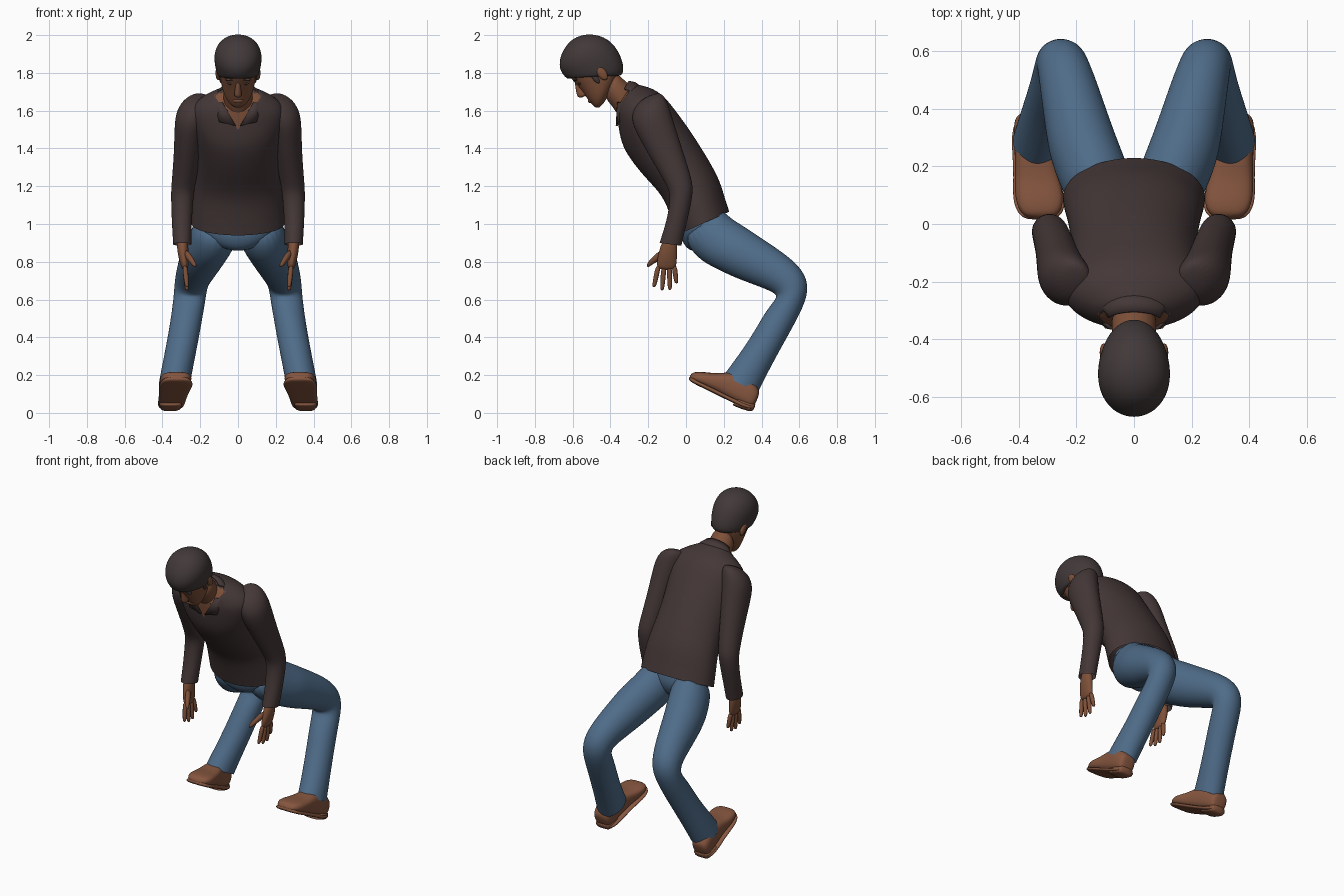
import bpy, bmesh, math
from mathutils import Vector, Matrix


def material(name, rgb):
    m = bpy.data.materials.new(name)
    m.diffuse_color = (*rgb, 1)
    return m


SHIRT = material("dark brown shirt", (0.058, 0.038, 0.038))
HAIR = material("dark hair", (0.055, 0.041, 0.041))
SKIN = material("brown skin", (0.205, 0.080, 0.040))
DENIM = material("blue denim", (0.078, 0.150, 0.250))
LEATHER = material("tan leather", (0.240, 0.094, 0.050))


def finish(name, bm, mat, mirror=False, subdiv=0):
    bmesh.ops.recalc_face_normals(bm, faces=bm.faces)
    for f in bm.faces:
        f.smooth = True
    me = bpy.data.meshes.new(name)
    bm.to_mesh(me)
    bm.free()
    me.materials.append(mat)
    ob = bpy.data.objects.new(name, me)
    bpy.context.collection.objects.link(ob)
    if mirror:
        mod = ob.modifiers.new("mirror", 'MIRROR')
        mod.use_mirror_merge = False
    if subdiv:
        mod = ob.modifiers.new("smooth", 'SUBSURF')
        mod.levels = mod.render_levels = subdiv
    return ob


def loft(name, mat, rings, mirror=False, caps=(True, True), n=20, power=1.0, subdiv=2):
    """Rings are (centre x, back y, back z, front y, front z, half width)."""
    bm = bmesh.new()
    loops = []
    for cx, by, bz, fy, fz, rx in rings:
        c = Vector((cx, (by + fy) / 2, (bz + fz) / 2))
        v = Vector((0, by - fy, bz - fz)) / 2
        loop = []
        for i in range(n):
            a = 2 * math.pi * i / n
            s, k = math.sin(a), math.cos(a)
            s = math.copysign(abs(s) ** power, s) * 1.017
            k = math.copysign(abs(k) ** power, k) * 1.017
            loop.append(bm.verts.new(c + v * s + Vector((rx * k, 0, 0))))
        loops.append(loop)
    for p, q in zip(loops, loops[1:]):
        for i in range(n):
            j = (i + 1) % n
            bm.faces.new((p[i], p[j], q[j], q[i]))
    for use, loop in zip(caps, (loops[0], loops[-1])):
        if use:
            bm.faces.new(loop)
    return finish(name, bm, mat, mirror, subdiv)


def ball(name, mat, loc, size, pitch=0.0, mirror=False):
    bm = bmesh.new()
    mtx = Matrix.Translation(loc) @ Matrix.Rotation(pitch, 4, 'X') @ Matrix.Diagonal((*size, 1))
    bmesh.ops.create_uvsphere(bm, u_segments=20, v_segments=12, radius=1, matrix=mtx)
    return finish(name, bm, mat, mirror)


# shirt body
shirt = loft("shirt_body", SHIRT, [
    (0, 0.228, 1.065, -0.05, 0.94, 0.245), (0, 0.20, 1.15, -0.08, 1.04, 0.24),
    (0, 0.175, 1.24, -0.12, 1.15, 0.228), (0, 0.10, 1.37, -0.21, 1.24, 0.215),
    (0, 0.01, 1.51, -0.30, 1.35, 0.22), (0, -0.05, 1.59, -0.342, 1.43, 0.235),
    (0, -0.11, 1.67, -0.357, 1.52, 0.25), (0, -0.17, 1.715, -0.365, 1.57, 0.22),
    (0, -0.24, 1.735, -0.368, 1.60, 0.15), (0, -0.29, 1.745, -0.372, 1.61, 0.105)],
    caps=(False, True), n=24)


# open neckline: cut the V into the shirt and colour it as skin
def in_neckline(c):
    return c.y < -0.31 and abs(c.x) < (c.z - 1.5) * 0.7


bm = bmesh.new()
bm.from_object(shirt, bpy.context.evaluated_depsgraph_get())
for side in (-1, 1):
    bmesh.ops.bisect_plane(bm, geom=bm.verts[:] + bm.edges[:] + bm.faces[:],
                           plane_co=(0, 0, 1.5), plane_no=(side, 0, -0.7))
for f in bm.faces:
    f.material_index = 1 if in_neckline(f.calc_center_median()) else 0
shirt.modifiers.clear()
bm.to_mesh(shirt.data)
bm.free()
shirt.data.materials.append(SKIN)

# collar band and two collar flaps
collar = loft("collar_band", SHIRT, [
    (0, -0.235, 1.725, -0.365, 1.57, 0.14), (0, -0.27, 1.75, -0.372, 1.595, 0.118),
    (0, -0.305, 1.757, -0.382, 1.615, 0.10)], caps=(False, False), n=40, subdiv=0)
bm = bmesh.new()
bm.from_mesh(collar.data)
bmesh.ops.delete(bm, geom=[f for f in bm.faces if in_neckline(f.calc_center_median())],
                 context='FACES')
bm.to_mesh(collar.data)
bm.free()
collar.modifiers.new("thickness", 'SOLIDIFY').thickness = 0.01

bm = bmesh.new()
bm.faces.new([bm.verts.new(p) for p in ((0.085, -0.365, 1.645), (0.015, -0.372, 1.52),
                                        (0.10, -0.362, 1.54), (0.125, -0.33, 1.64))])
flap = finish("collar_flap", bm, SHIRT, mirror=True)
flap.modifiers.new("thickness", 'SOLIDIFY').thickness = 0.012

# sleeves
loft("sleeve", SHIRT, [
    (0.20, -0.15, 1.70, -0.24, 1.66, 0.04), (0.22, -0.115, 1.68, -0.285, 1.60, 0.08),
    (0.243, -0.09, 1.62, -0.285, 1.53, 0.09), (0.256, -0.06, 1.52, -0.245, 1.45, 0.08),
    (0.27, -0.015, 1.38, -0.17, 1.32, 0.07), (0.288, 0.03, 1.24, -0.10, 1.20, 0.063),
    (0.295, 0.04, 1.17, -0.08, 1.15, 0.06), (0.298, 0.01, 1.03, -0.10, 1.02, 0.053),
    (0.295, -0.025, 0.885, -0.14, 0.90, 0.048)], mirror=True, caps=(True, False))

# hands
loft("palm", SKIN, [
    (0.295, -0.05, 0.94, -0.115, 0.94, 0.03), (0.293, -0.045, 0.86, -0.142, 0.86, 0.03),
    (0.285, -0.05, 0.80, -0.155, 0.80, 0.024), (0.28, -0.055, 0.755, -0.152, 0.755, 0.016)],
    mirror=True)
fingers = [(-0.145, -0.170, 0.665), (-0.116, -0.127, 0.648),
           (-0.088, -0.085, 0.650), (-0.063, -0.050, 0.685)]
for i, (y0, y1, z1) in enumerate(fingers):
    rings = []
    for t, r in ((0, 0.015), (0.5, 0.014), (0.9, 0.012), (1, 0.007)):
        y, z = y0 + (y1 - y0) * t, 0.785 + (z1 - 0.785) * t
        rings.append((0.282 - 0.012 * t, y + r, z, y - r, z, r))
    loft(f"finger_{i + 1}", SKIN, rings, mirror=True, n=10, subdiv=1)
loft("thumb", SKIN, [
    (0.28, -0.09, 0.83, -0.125, 0.875, 0.02), (0.252, -0.155, 0.80, -0.175, 0.83, 0.018),
    (0.235, -0.185, 0.78, -0.202, 0.80, 0.014), (0.225, -0.20, 0.768, -0.21, 0.778, 0.007)],
    mirror=True, n=10, subdiv=1)

# trousers
loft("trouser_seat", DENIM, [
    (0, 0.185, 1.12, -0.03, 1.0, 0.21), (0, 0.20, 1.06, -0.03, 0.93, 0.215),
    (0, 0.215, 0.99, 0.0, 0.87, 0.17), (0, 0.17, 0.90, 0.05, 0.85, 0.06)])
loft("trouser_leg", DENIM, [
    (0.115, 0.17, 1.10, -0.035, 0.95, 0.10), (0.13, 0.225, 1.035, 0.06, 0.815, 0.125),
    (0.165, 0.31, 0.985, 0.16, 0.765, 0.126), (0.19, 0.39, 0.93, 0.26, 0.715, 0.116),
    (0.23, 0.55, 0.825, 0.444, 0.65, 0.098), (0.248, 0.635, 0.735, 0.48, 0.625, 0.088),
    (0.255, 0.652, 0.63, 0.478, 0.605, 0.085), (0.27, 0.585, 0.49, 0.42, 0.535, 0.083),
    (0.295, 0.50, 0.34, 0.345, 0.40, 0.082), (0.322, 0.42, 0.19, 0.26, 0.28, 0.082),
    (0.337, 0.378, 0.105, 0.20, 0.20, 0.082)], mirror=True, caps=(True, False))

# shoes: upper, sole made from the same outline, and heel block
shoe = [
    (0.325, 0.03, 0.212, 0.013, 0.185, 0.045), (0.325, 0.06, 0.218, 0.035, 0.168, 0.073),
    (0.328, 0.11, 0.215, 0.075, 0.148, 0.084), (0.335, 0.17, 0.207, 0.125, 0.124, 0.078),
    (0.343, 0.25, 0.22, 0.19, 0.092, 0.068), (0.352, 0.34, 0.19, 0.27, 0.052, 0.066),
    (0.357, 0.385, 0.13, 0.335, 0.025, 0.058), (0.357, 0.39, 0.10, 0.36, 0.03, 0.04)]
loft("shoe_upper", LEATHER, shoe, mirror=True, power=0.75)
loft("shoe_sole", LEATHER, [(cx, fy + 0.009, fz + 0.012, fy - 0.003, fz - 0.008, rx + 0.006)
                            for cx, by, bz, fy, fz, rx in shoe],
     mirror=True, power=0.6, subdiv=1)
loft("shoe_heel", LEATHER, [
    (0.355, 0.27, 0.075, 0.245, 0.042, 0.058), (0.357, 0.28, 0.075, 0.25, 0.038, 0.06),
    (0.358, 0.355, 0.05, 0.338, 0.004, 0.056), (0.358, 0.372, 0.05, 0.358, 0.012, 0.04)],
    mirror=True, power=0.6, subdiv=1)

# neck
loft("neck", SKIN, [
    (0, -0.25, 1.70, -0.345, 1.54, 0.08), (0, -0.335, 1.765, -0.385, 1.625, 0.076),
    (0, -0.385, 1.82, -0.44, 1.67, 0.074)])

# head, built in its own frame tilted forward
TILT = math.radians(35)


def head_point(up, fwd):
    s, c = math.sin(TILT), math.cos(TILT)
    return -0.49 - up * s - fwd * c, 1.81 + up * c - fwd * s


def head_rings(rows):
    """Rows are (back height, back depth, front height, front depth, half width)."""
    return [(0, *head_point(hb, b), *head_point(hf, f), rx) for hb, b, hf, f, rx in rows]


loft("head", SKIN, head_rings([
    (-0.165, 0.035, -0.18, 0.085, 0.025), (-0.145, 0.0, -0.165, 0.105, 0.052),
    (-0.115, -0.06, -0.125, 0.110, 0.077), (-0.07, -0.12, -0.07, 0.110, 0.09),
    (-0.02, -0.14, -0.02, 0.112, 0.098), (0.05, -0.145, 0.05, 0.122, 0.10),
    (0.10, -0.14, 0.10, 0.115, 0.095), (0.15, -0.10, 0.15, 0.08, 0.07)]))
loft("hair", HAIR, head_rings([
    (-0.10, -0.09, 0.04, 0.11, 0.085), (-0.105, -0.118, 0.04, 0.132, 0.105),
    (-0.07, -0.147, 0.055, 0.140, 0.114), (0.0, -0.168, 0.085, 0.143, 0.124),
    (0.07, -0.167, 0.12, 0.136, 0.126), (0.13, -0.140, 0.16, 0.105, 0.11),
    (0.178, -0.09, 0.188, 0.055, 0.072), (0.2, -0.03, 0.2, 0.01, 0.02)]))
loft("nose", SKIN, head_rings([
    (0.015, 0.09, 0.01, 0.116, 0.011), (-0.03, 0.09, -0.03, 0.134, 0.014),
    (-0.068, 0.09, -0.065, 0.153, 0.022), (-0.085, 0.09, -0.083, 0.130, 0.018)]), n=12)
loft("lips", SKIN, head_rings([
    (-0.105, 0.08, -0.105, 0.112, 0.025), (-0.12, 0.08, -0.118, 0.119, 0.032),
    (-0.135, 0.08, -0.135, 0.112, 0.025)]), n=12)
for part, mat, x, up, fwd, size in (
        ("ear", SKIN, 0.105, -0.035, -0.03, (0.014, 0.024, 0.042)),
        ("sideburn", HAIR, 0.088, -0.03, 0.012, (0.013, 0.016, 0.04)),
        ("eyebrow", HAIR, 0.042, 0.016, 0.103, (0.027, 0.010, 0.006)),
        ("eye", HAIR, 0.040, -0.012, 0.098, (0.016, 0.008, 0.007))):
    ball(part, mat, (x, *head_point(up, fwd)), size, TILT, mirror=True)
